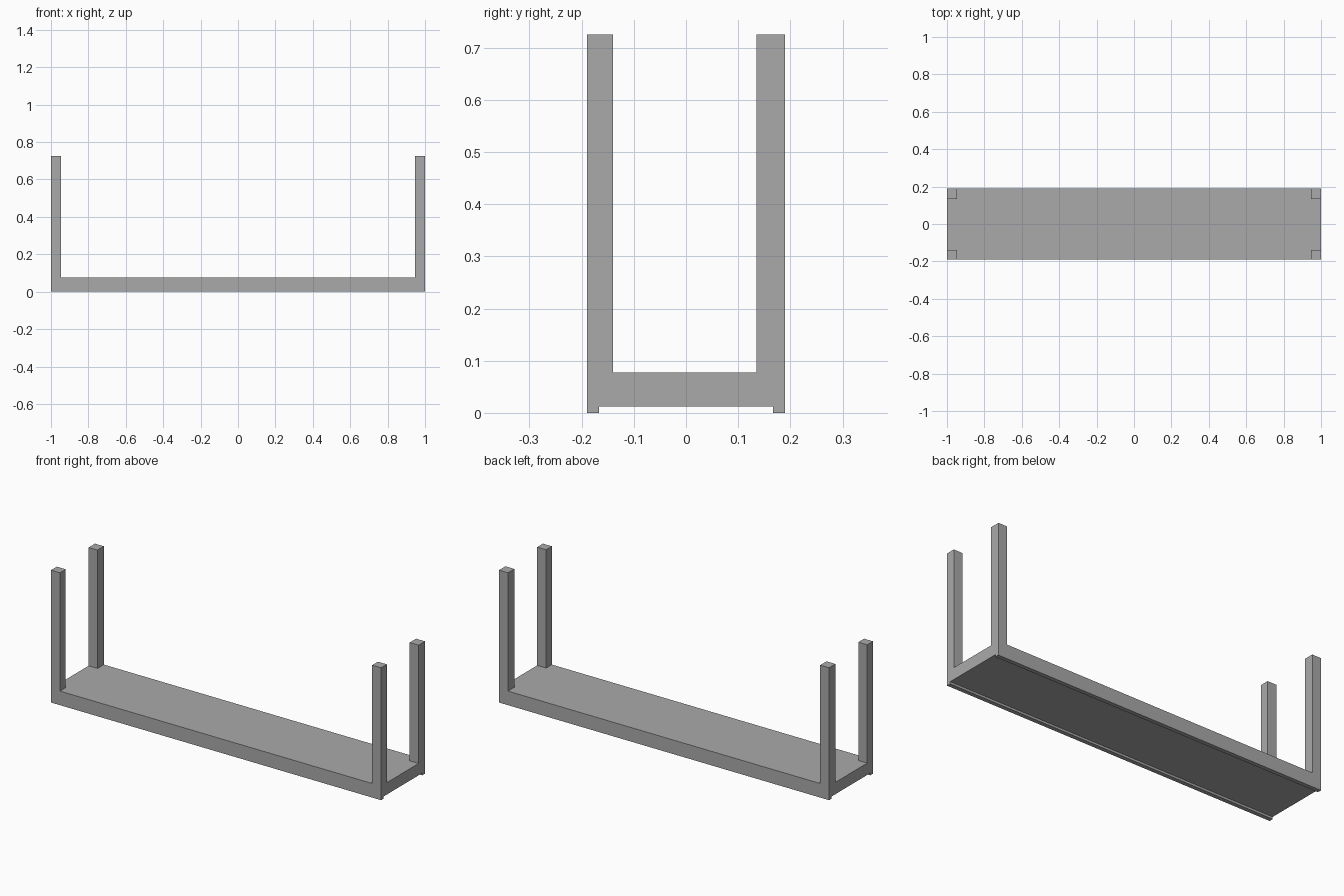
import bpy, bmesh
from mathutils import Vector

if "Cube" in bpy.data.objects:
    bpy.data.objects.remove(bpy.data.objects["Cube"], do_unlink=True)

LENGTH, HALF_Y = 1.0, 0.19
POST_X, FRONT_IN, BACK_IN = 0.946, -0.14, 0.135    # inner edges of the posts
RUNNER_IN = 0.167                                  # inner edge of the runners
BOARD_LOW, BOARD_TOP, POST_TOP = 0.012, 0.077, 0.725

grey = bpy.data.materials.new("plain grey")
grey.use_nodes = True
colour = (0.4, 0.4, 0.4, 1)
grey.diffuse_color = colour
grey.node_tree.nodes["Principled BSDF"].inputs["Base Color"].default_value = colour


def extrude(bm, faces, offset):
    """Push a set of faces along z, leaving nothing behind inside."""
    result = bmesh.ops.extrude_face_region(bm, geom=faces)
    verts = [g for g in result["geom"] if isinstance(g, bmesh.types.BMVert)]
    bmesh.ops.translate(bm, verts=verts, vec=(0, 0, offset))
    bmesh.ops.delete(bm, geom=[f for f in faces if f.is_valid], context="FACES_ONLY")


bm = bmesh.new()

# Board: a flat box
bmesh.ops.create_cube(bm, size=1)
bmesh.ops.scale(bm, verts=bm.verts, vec=(2 * LENGTH, 2 * HALF_Y, BOARD_TOP - BOARD_LOW))
bmesh.ops.translate(bm, verts=bm.verts, vec=(0, 0, (BOARD_TOP + BOARD_LOW) / 2))

# Cut lines for the posts and runners
cuts = [((x, 0, 0), (1, 0, 0)) for x in (-POST_X, POST_X)]
cuts += [((0, y, 0), (0, 1, 0)) for y in (-RUNNER_IN, FRONT_IN, BACK_IN, RUNNER_IN)]
for co, no in cuts:
    bmesh.ops.bisect_plane(bm, geom=bm.verts[:] + bm.edges[:] + bm.faces[:],
                           plane_co=co, plane_no=no)

# Corner posts rise from the board
posts = []
for f in bm.faces:
    c = f.calc_center_median()
    if f.normal.z > 0.9 and abs(c.x) > POST_X and not FRONT_IN < c.y < BACK_IN:
        posts.append(f)
extrude(bm, posts, POST_TOP - BOARD_TOP)

# Long runners hang below the front and back edges
bm.normal_update()
runners = [f for f in bm.faces
           if f.normal.z < -0.9 and abs(f.calc_center_median().y) > RUNNER_IN]
extrude(bm, runners, -BOARD_LOW)

# Merge the flat pieces back together
bmesh.ops.dissolve_limit(bm, angle_limit=0.01, verts=bm.verts, edges=bm.edges)
bmesh.ops.recalc_face_normals(bm, faces=bm.faces)

mesh = bpy.data.meshes.new("shelf_frame")
bm.to_mesh(mesh)
bm.free()
mesh.materials.append(grey)
shelf = bpy.data.objects.new("shelf_frame", mesh)
bpy.context.collection.objects.link(shelf)
